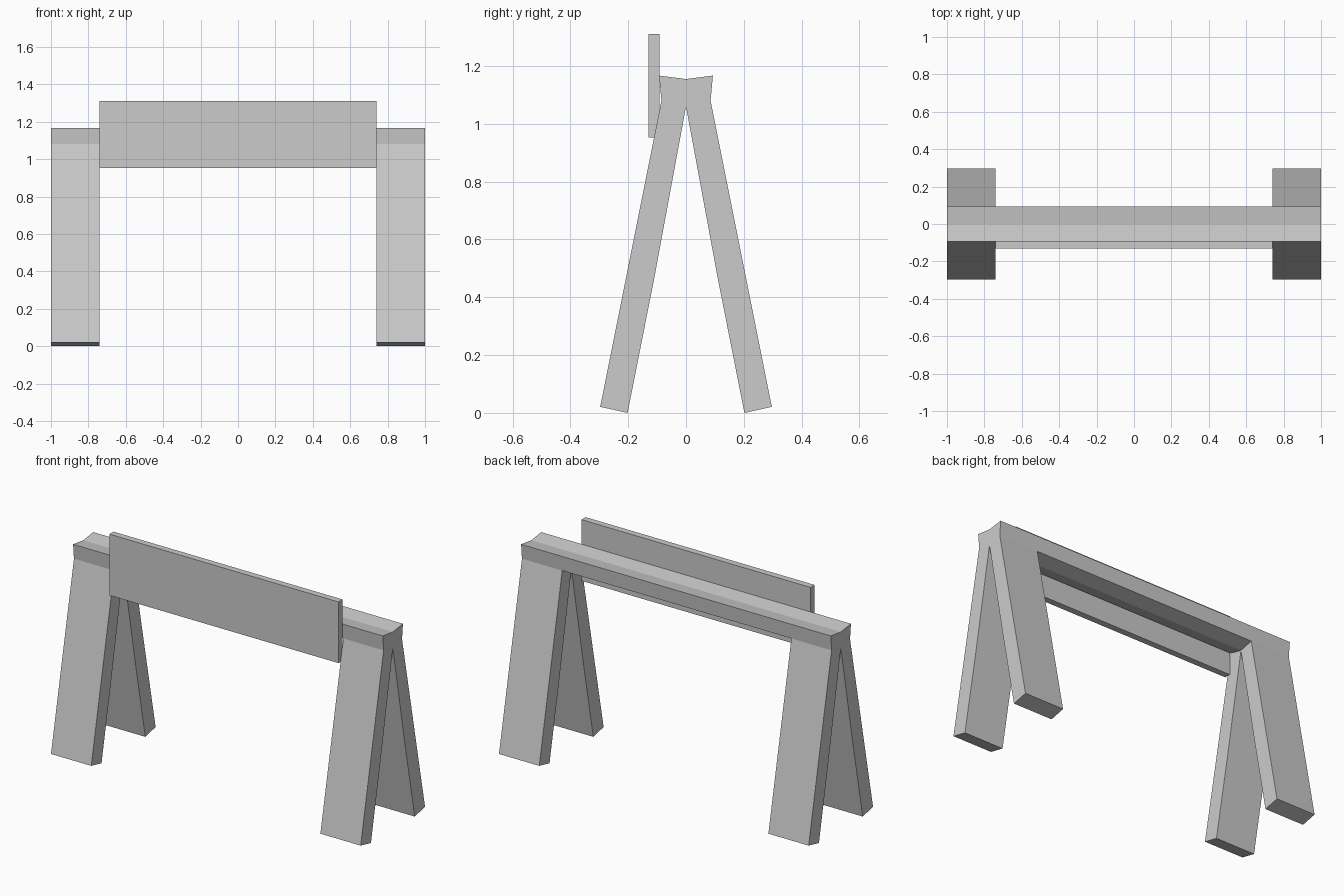
import bpy, bmesh

if "Cube" in bpy.data.objects:
    bpy.data.objects.remove(bpy.data.objects["Cube"])

# Side profile points (y, z) of the front half
SHOULDER, CREST = (-0.085, 1.08), (-0.093, 1.167)
VALLEY, CROTCH = (0.0, 1.155), (0.0, 1.06)
LEG = [CROTCH, (-0.11, 0.465), (-0.202, 0.0), (-0.297, 0.021), SHOULDER]
BEAM = [SHOULDER, CREST, VALLEY, CROTCH]


def prism(bm, profile, x0, x1, skip=(), caps=(True, True)):
    """Extrude a profile along x, leaving out the listed sides."""
    a, b = ([bm.verts.new((x, y, z)) for y, z in profile] for x in (x0, x1))
    n = len(profile)
    for i in range(n):
        if i not in skip:
            j = (i + 1) % n
            bm.faces.new((a[i], a[j], b[j], b[i]))
    for ring, wanted in zip((a, b), caps):
        if wanted:
            bm.faces.new(ring)


def finish(bm, name):
    bmesh.ops.remove_doubles(bm, verts=bm.verts, dist=0.0005)
    bmesh.ops.recalc_face_normals(bm, faces=bm.faces)
    mesh = bpy.data.meshes.new(name)
    bm.to_mesh(mesh)
    bm.free()
    ob = bpy.data.objects.new(name, mesh)
    bpy.context.collection.objects.link(ob)
    return ob


# Trestle frame: top beam with two legs, mirrored front to back
bm = bmesh.new()
prism(bm, BEAM, -1, -0.74, skip=(2, 3), caps=(True, False))
prism(bm, BEAM, -0.74, 0.74, skip=(2,), caps=(False, False))
prism(bm, BEAM, 0.74, 1, skip=(2, 3), caps=(False, True))
for x0, x1 in ((-1, -0.74), (0.74, 1)):
    prism(bm, LEG, x0, x1, skip=(4,))
# Mirror inside bmesh so normals come out consistent
geom = bm.verts[:] + bm.edges[:] + bm.faces[:]
bmesh.ops.mirror(bm, geom=geom, axis='Y', merge_dist=0.0005)
finish(bm, "trestle_frame")

# Barrier board fixed to the front
bm = bmesh.new()
prism(bm, [(-0.13, 0.953), (-0.092, 0.953), (-0.092, 1.31), (-0.13, 1.31)], -0.74, 0.74)
finish(bm, "barrier_board")
